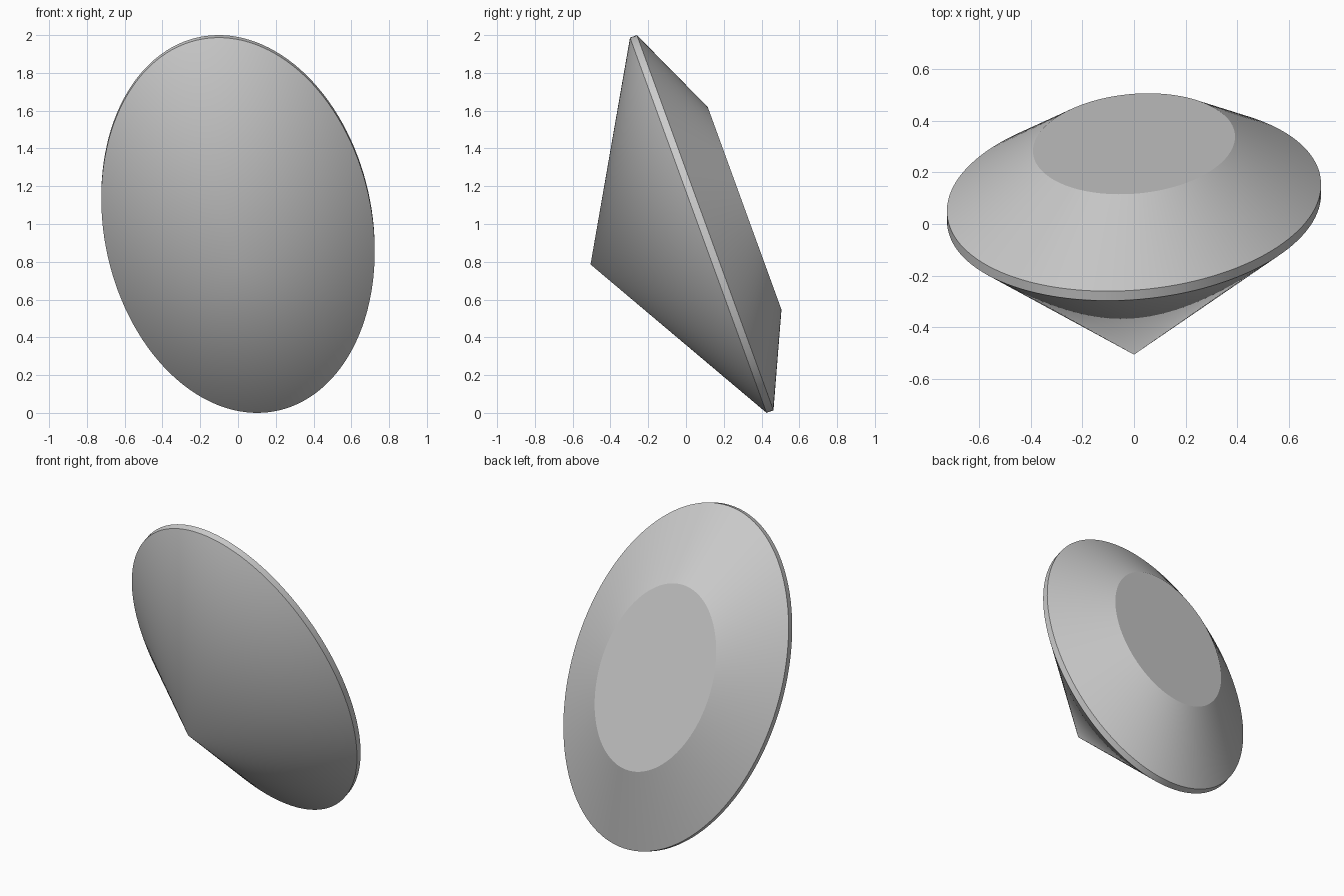
import bpy, bmesh
from math import sin, cos, pi, radians
from mathutils import Vector

if "Cube" in bpy.data.objects:
    bpy.data.objects.remove(bpy.data.objects["Cube"])

SEGMENTS = 128
LONG, SHORT = 1.066, 0.7105            # girdle half axes
TILT, LEAN = radians(20), radians(10)

# Gem axis (table normal) and the two ellipse directions
right = Vector((1, 0, 0))
axis = Vector((0, cos(TILT), sin(TILT)))
up = Vector((0, -sin(TILT), cos(TILT)))
long_dir = up * cos(LEAN) - right * sin(LEAN)
short_dir = right * cos(LEAN) + up * sin(LEAN)
center = Vector((0, 0.065, 0.9934))

bm = bmesh.new()


def ring(scale, height):
    """One ellipse of vertices across the gem axis."""
    verts = []
    for i in range(SEGMENTS):
        t = 2 * pi * i / SEGMENTS
        offset = long_dir * (LONG * cos(t)) + short_dir * (SHORT * sin(t))
        verts.append(bm.verts.new(center + axis * height + offset * scale))
    return verts


# Girdle band and flat table
rings = [ring(1, 0), ring(1, 0.039), ring(0.54, 0.261)]
culet = bm.verts.new(center - axis * 0.607)

for i in range(SEGMENTS):
    j = (i + 1) % SEGMENTS
    bm.faces.new((culet, rings[0][i], rings[0][j]))      # pointed pavilion
    for a, b in zip(rings, rings[1:]):                   # girdle and crown
        bm.faces.new((a[i], b[i], b[j], a[j]))
bm.faces.new(rings[-1])                                  # table

bmesh.ops.recalc_face_normals(bm, faces=bm.faces)
mesh = bpy.data.meshes.new("oval_gem")
bm.to_mesh(mesh)
bm.free()

gem = bpy.data.objects.new("oval_gem", mesh)
bpy.context.collection.objects.link(gem)
bpy.context.view_layer.objects.active = gem
gem.select_set(True)
bpy.ops.object.shade_smooth_by_angle(angle=radians(20))
